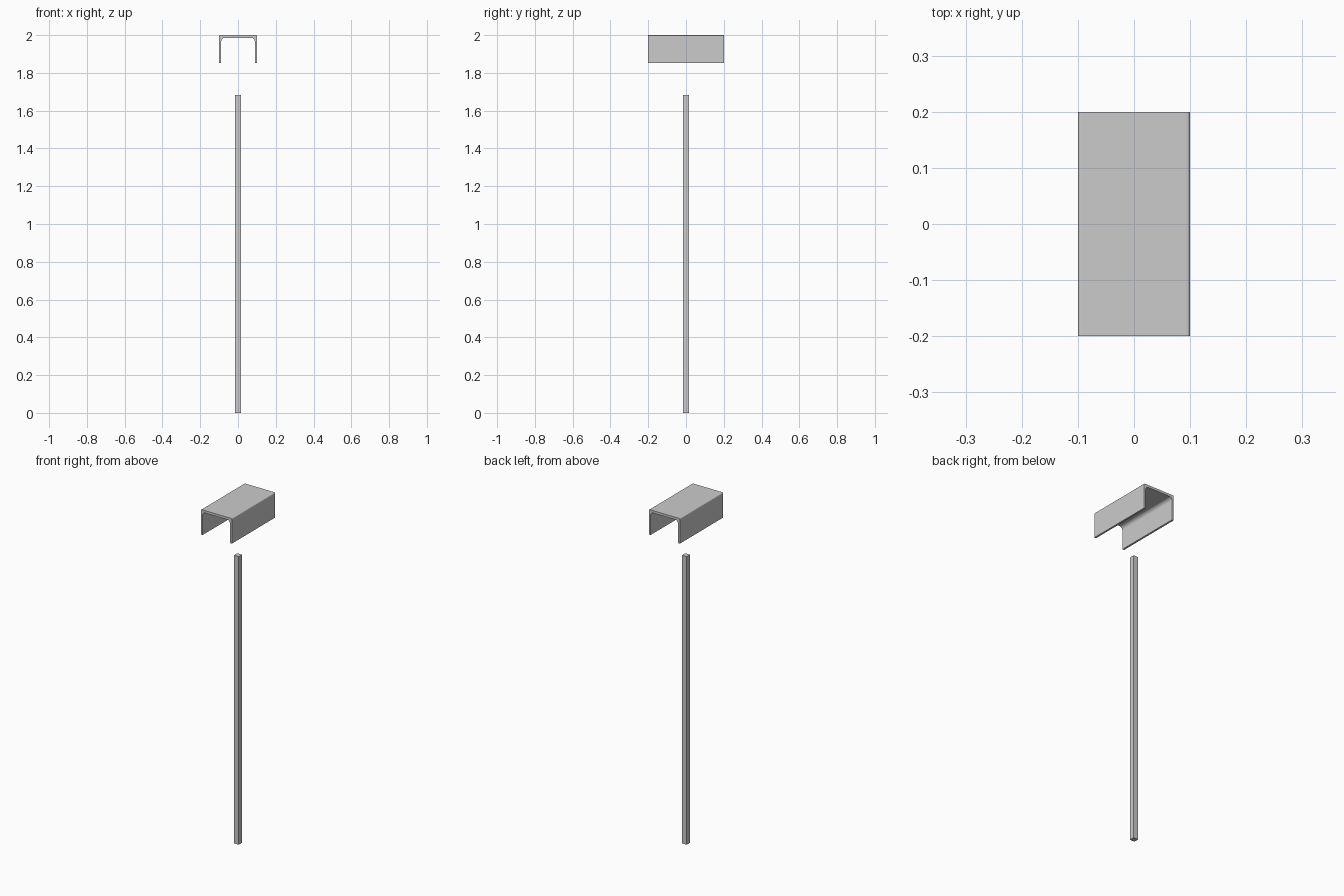
import bpy, bmesh, math

if "Cube" in bpy.data.objects:
    bpy.data.objects.remove(bpy.data.objects["Cube"])


def prism(name, outline, to3d, a, b):
    """Extrude a closed 2D outline between depths a and b."""
    bm = bmesh.new()
    ends = [[bm.verts.new(to3d(u, v, d)) for u, v in outline] for d in (a, b)]
    n = len(outline)
    bm.faces.new(ends[0])
    bm.faces.new(ends[1][::-1])
    for i in range(n):
        j = (i + 1) % n
        bm.faces.new((ends[0][i], ends[1][i], ends[1][j], ends[0][j]))
    bmesh.ops.recalc_face_normals(bm, faces=bm.faces)
    mesh = bpy.data.meshes.new(name)
    bm.to_mesh(mesh)
    bm.free()
    obj = bpy.data.objects.new(name, mesh)
    bpy.context.collection.objects.link(obj)
    return obj


def arc(cx, cz, r, steps):
    """Quarter arc from +x to +z."""
    return [(cx + r * math.cos(math.pi / 2 * i / steps),
             cz + r * math.sin(math.pi / 2 * i / steps)) for i in range(steps + 1)]


# Inverted U channel: right half of the profile, then mirrored
W, TOP, BOTTOM, WALL, PLATE = 0.1, 2.0, 1.853, 0.011, 0.014
OUTER, INNER = 0.006, 0.02
outer = [(W, BOTTOM)] + arc(W - OUTER, TOP - OUTER, OUTER, 3)
inner = [(W - WALL, BOTTOM)] + arc(W - WALL - INNER, TOP - PLATE - INNER, INNER, 5)


def mirrored(half):
    return half + [(-x, z) for x, z in reversed(half)]


profile = mirrored(outer) + mirrored(inner)[::-1]
prism("channel_cap", profile, lambda u, v, d: (u, d, v), -0.2, 0.2)

# Slim square post below the channel
H = 0.015
square = [(-H, -H), (H, -H), (H, H), (-H, H)]
prism("post", square, lambda u, v, d: (u, v, d), 0, 1.684)
